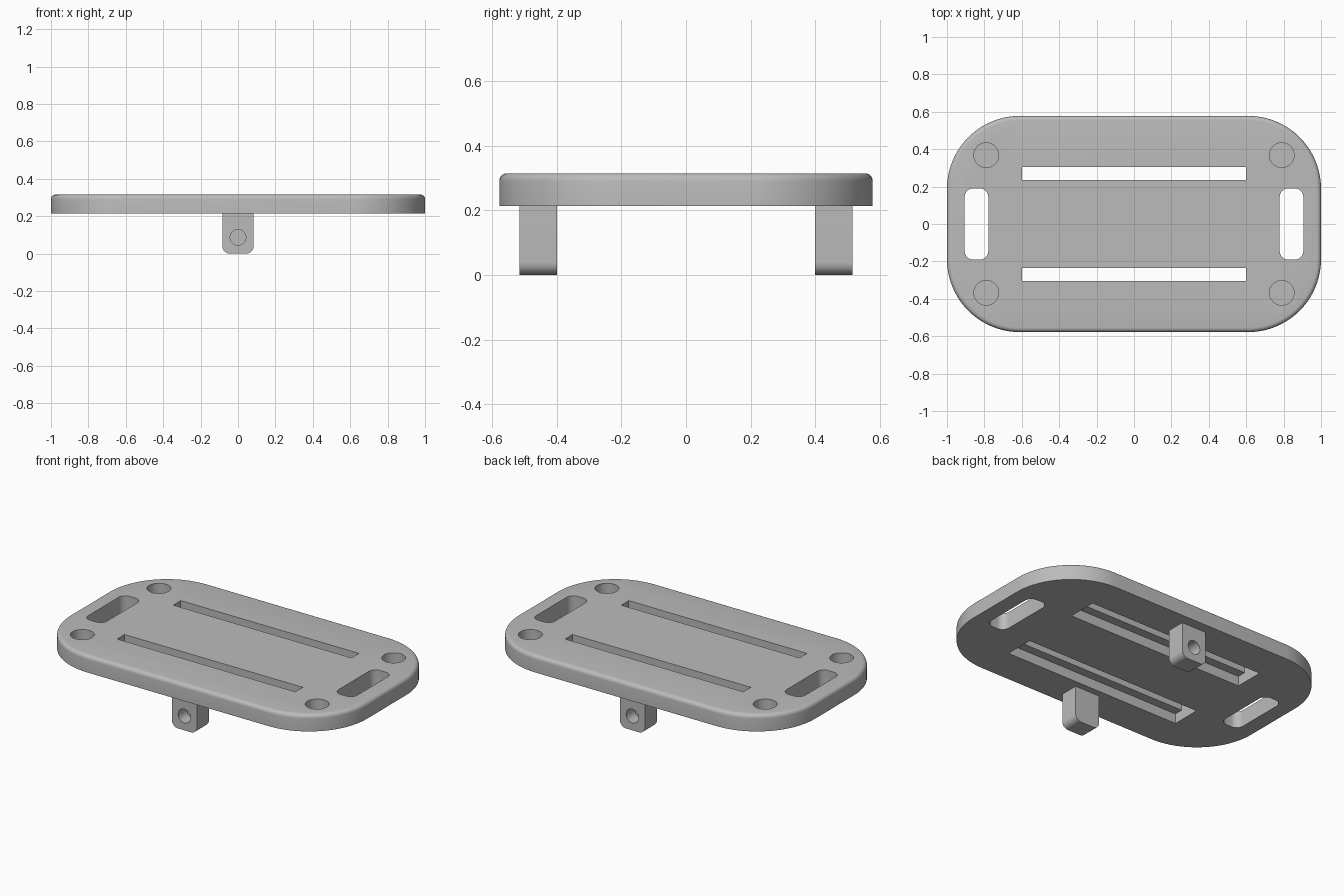
import bpy, bmesh
from math import sin, cos, pi
from mathutils import Matrix

cube = bpy.data.objects.get("Cube")
if cube:
    bpy.data.objects.remove(cube, do_unlink=True)

grey = bpy.data.materials.new("grey_plastic")
grey.use_nodes = True
GREY = (0.5, 0.5, 0.5, 1)
grey.diffuse_color = GREY
grey.node_tree.nodes["Principled BSDF"].inputs["Base Color"].default_value = GREY


def outline(hx, hy, radii, steps):
    """Rectangle outline; radii run from the +x+y corner counter-clockwise."""
    pts = []
    for i, (sx, sy) in enumerate([(1, 1), (-1, 1), (-1, -1), (1, -1)]):
        r = radii[i]
        if r == 0:
            pts.append((sx * hx, sy * hy))
            continue
        for k in range(steps + 1):
            a = (i + k / steps) * pi / 2
            pts.append((sx * (hx - r) + r * cos(a), sy * (hy - r) + r * sin(a)))
    return pts


def loft(name, rings, matrix=Matrix()):
    """Solid through a stack of (outline, height) rings."""
    bm = bmesh.new()
    loops = [[bm.verts.new((x, y, z)) for x, y in pts] for pts, z in rings]
    n = len(loops[0])
    for low, high in zip(loops, loops[1:]):
        for i in range(n):
            j = (i + 1) % n
            bm.faces.new((low[i], low[j], high[j], high[i]))
    bm.faces.new(loops[0][::-1])
    bm.faces.new(loops[-1])
    bm.transform(matrix)
    bmesh.ops.recalc_face_normals(bm, faces=bm.faces)
    mesh = bpy.data.meshes.new(name)
    bm.to_mesh(mesh)
    bm.free()
    mesh.materials.append(grey)
    obj = bpy.data.objects.new(name, mesh)
    bpy.context.collection.objects.link(obj)
    return obj


def prism(name, hx, hy, z0, z1, radii=(0, 0, 0, 0), matrix=Matrix(), steps=10):
    pts = outline(hx, hy, radii, steps)
    return loft(name, [(pts, z0), (pts, z1)], matrix)


def disc(name, r, z0, z1, matrix):
    pts = [(r * cos(2 * pi * k / 48), r * sin(2 * pi * k / 48)) for k in range(48)]
    return loft(name, [(pts, z0), (pts, z1)], matrix)


def activate(obj):
    bpy.ops.object.select_all(action='DESELECT')
    bpy.context.view_layer.objects.active = obj
    obj.select_set(True)


def cut(target, cutter):
    cutter.hide_render = True
    activate(target)
    mod = target.modifiers.new("cut", 'BOOLEAN')
    mod.operation = 'DIFFERENCE'
    mod.solver = 'EXACT'
    mod.object = cutter
    bpy.ops.object.modifier_apply(modifier=mod.name)
    bpy.data.objects.remove(cutter, do_unlink=True)


def smooth(obj):
    activate(obj)
    bpy.ops.object.shade_smooth_by_angle(angle=0.5)


# Plate with large round corners and a filleted top edge
BOTTOM, TOP, FILLET = 0.213, 0.315, 0.024
HX, HY, R = 1.0, 0.578, 0.39
rings = [(outline(HX, HY, [R] * 4, 20), BOTTOM)]
for k in range(6):
    a = k / 5 * pi / 2
    d = FILLET * (1 - cos(a))
    rings.append((outline(HX - d, HY - d, [R - d] * 4, 20), TOP - FILLET * (1 - sin(a))))
plate = loft("plate", rings)

for s in (1, -1):
    # Handle opening at each end
    cut(plate, prism("handle_cutter", 0.063, 0.19, 0.1, 0.5, [0.045] * 4,
                     Matrix.Translation((s * 0.842, 0, 0))))
    # Strap slot with a wider recess underneath
    across = Matrix.Translation((0, s * 0.27, 0))
    cut(plate, prism("recess_cutter", 0.6, 0.09, 0.1, BOTTOM + 0.06, matrix=across))
    cut(plate, prism("slot_cutter", 0.6, 0.036, 0.1, 0.5, matrix=across))
    # Blind round pockets in the corners
    for t in (1, -1):
        cut(plate, disc("pocket_cutter", 0.066, TOP - 0.07, 0.5,
                        Matrix.Translation((s * 0.79, t * 0.368, 0))))
smooth(plate)

# Lugs under the plate, each with a blind hole in its outer face
for s, name in ((-1, "front_lug"), (1, "back_lug")):
    half = 0.109
    turn = Matrix.Rotation(pi if s > 0 else 0, 4, 'Z') @ Matrix.Rotation(pi / 2, 4, 'X')
    lug = prism(name, 0.084, half, 0.4, 0.515, (0, 0, 0.04, 0.04),
                Matrix.Translation((0, 0, half)) @ turn)
    cut(lug, disc("hole_cutter", 0.042, 0.435, 0.6, Matrix.Translation((0, 0, 0.087)) @ turn))
    smooth(lug)
